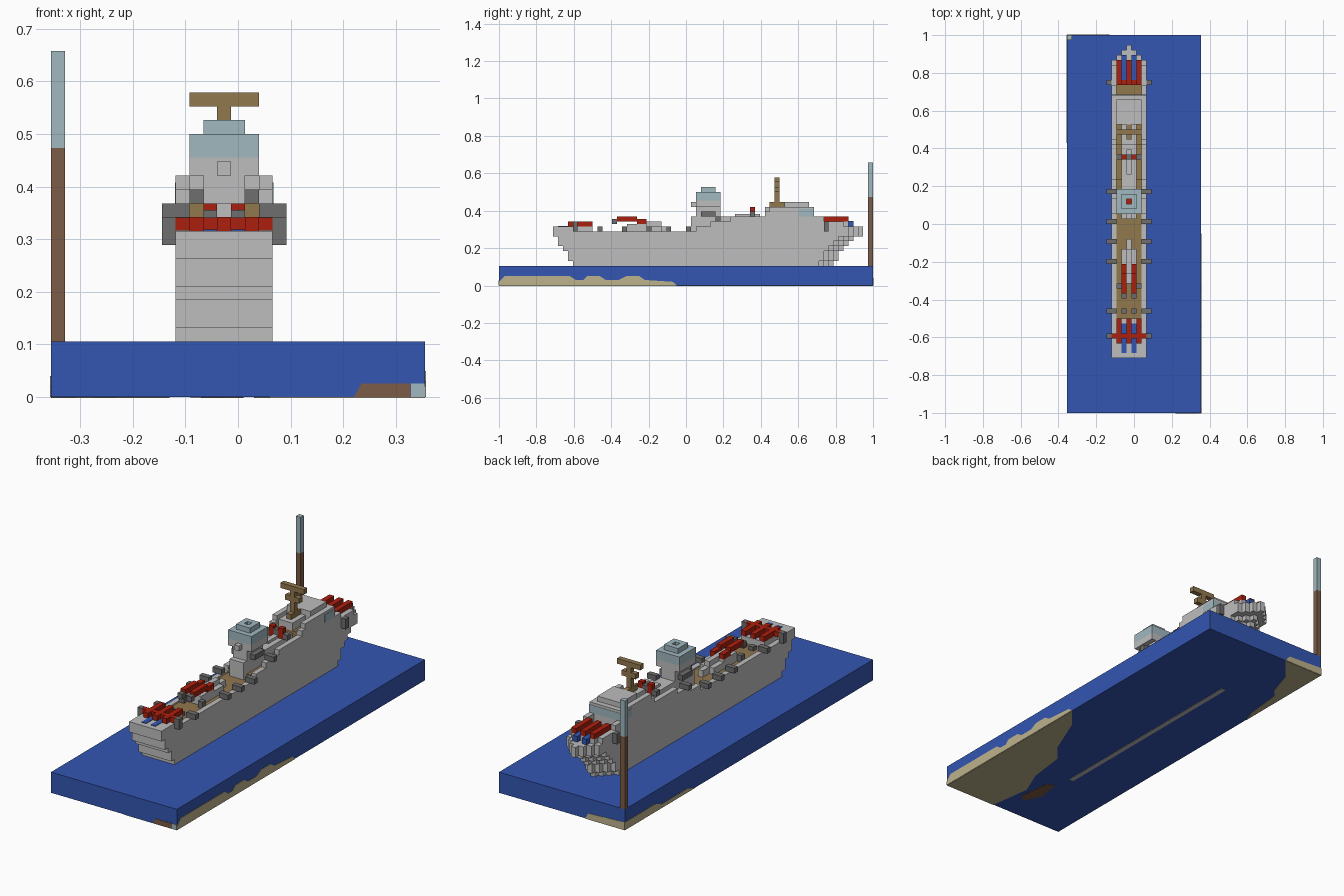
import bpy, bmesh

cube = bpy.data.objects.get("Cube")
if cube:
    bpy.data.objects.remove(cube, do_unlink=True)

U = 2 / 76      # one block
MID = 12.5      # ship centreline, in blocks


def material(name, rgb):
    lin = [((c / 255 + 0.055) / 1.055) ** 2.4 for c in rgb]
    m = bpy.data.materials.new(name)
    m.use_nodes = True
    m.diffuse_color = (*lin, 1)
    m.node_tree.nodes["Principled BSDF"].inputs["Base Color"].default_value = (*lin, 1)
    return m


BLUE = material("sea blue", (52, 86, 178))
GREY = material("hull grey", (190, 190, 190))
DARK = material("gun grey", (110, 110, 110))
RED = material("turret red", (172, 32, 14))
BROWN = material("deck brown", (146, 120, 78))
PALE = material("pale blue", (160, 184, 192))
WOOD = material("post brown", (124, 92, 70))
TAN = material("sand", (190, 178, 140))


def world(i, j, k):
    return ((i - 13.5) * U, (j - 38) * U, k * U)


def finish(name, mat, bm):
    bmesh.ops.recalc_face_normals(bm, faces=bm.faces)
    mesh = bpy.data.meshes.new(name)
    bm.to_mesh(mesh)
    bm.free()
    mesh.materials.append(mat)
    obj = bpy.data.objects.new(name, mesh)
    bpy.context.collection.objects.link(obj)
    return obj


def blocks(name, mat, boxes):
    """Boxes given as (x0, x1, y0, y1, z0, z1) in blocks."""
    bm = bmesh.new()
    for x0, x1, y0, y1, z0, z1 in boxes:
        vs = bmesh.ops.create_cube(bm, size=1)["verts"]
        for v in vs:
            v.co = world(x1 if v.co.x > 0 else x0,
                         y1 if v.co.y > 0 else y0,
                         z1 if v.co.z > 0 else z0)
    return finish(name, mat, bm)


def mid(width, *rest):
    """Box of a given width on the centreline."""
    return (MID - width / 2, MID + width / 2, *rest)


def pair(inner, outer, *rest):
    """Two mirrored boxes at a distance from the centreline."""
    return [(MID + inner, MID + outer, *rest), (MID - outer, MID - inner, *rest)]


def plate(name, mat, points, axis):
    """Thin painted patch on the bottom (z), a long side (x) or a short side (y)."""
    bm = bmesh.new()
    t = 0.002
    place = {"z": lambda a, b: (a, b, 0.0),
             "+x": lambda a, b: (13.5 * U, a, b),
             "-x": lambda a, b: (-13.5 * U, a, b),
             "+y": lambda a, b: (a, 1, b),
             "-y": lambda a, b: (a, -1, b)}[axis]
    off = {"z": (0, 0, -t), "+x": (t, 0, 0), "-x": (-t, 0, 0),
           "+y": (0, t, 0), "-y": (0, -t, 0)}[axis]
    face = bm.faces.new([bm.verts.new(place(*p)) for p in points])
    ext = bmesh.ops.extrude_face_region(bm, geom=[face])
    bmesh.ops.translate(bm, vec=off, verts=[g for g in ext["geom"]
                                            if isinstance(g, bmesh.types.BMVert)])
    return finish(name, mat, bm)


# Sea slab with sand and painted patches
blocks("sea", BLUE, [(0, 27, 0, 76, 0, 4)])
plate("sand_left_side", TAN, [(-1, 0), (-.05, 0), (-.07, .02), (-.22, .03), (-.25, .05),
      (-.32, .05), (-.36, .03), (-.43, .03), (-.46, .05), (-.53, .05), (-.55, .03),
      (-.59, .03), (-.62, .05), (-.97, .05), (-1, .02)], "+x")
plate("sand_bottom_front", TAN, [(.355, -1), (.355, -.05), (.27, -.15), (.18, -.37),
      (.11, -.45), (.085, -.65), (.03, -.78), (.06, -1)], "z")
plate("sand_bottom_back", TAN, [(-.355, 1), (-.13, 1), (-.23, .88), (-.275, .74),
      (-.31, .7), (-.33, .5), (-.355, .43)], "z")
plate("sand_back_side", TAN, [(-.355, 0), (-.13, 0), (-.15, .03), (-.355, .04)], "+y")
plate("sand_right_side", TAN, [(1, 0), (.43, 0), (.5, .02), (.7, .02), (.76, .04),
      (1, .04)], "-x")
plate("mud_front", WOOD, [(.22, 0), (.328, 0), (.328, .026), (.235, .026)], "-y")
plate("pale_front", PALE, [(.329, 0), (.355, 0), (.355, .026), (.329, .026)], "-y")
plate("mud_bottom", WOOD, [(.01, -.85), (-.01, -.68), (-.05, -.66), (-.07, -.78),
      (-.03, -.87)], "z")
plate("keel_line", GREY, [(-.09, -.57), (-.066, -.57), (-.066, .59), (-.09, .59)], "z")

# Flag post
blocks("post", WOOD, [(0, 1, 75, 76, 4, 18)])
blocks("post_top", PALE, [(0, 1, 75, 76, 18, 25)])

# Hull layers: stepped stern, bow narrowing to a point
sterns = (15, 14, 14, 13, 12, 12, 11)
bows = (68, 69, 69, 70, 71, 72, 73)
hull = []
for n, (stern, bow) in enumerate(zip(sterns, bows)):
    for step, width in enumerate((1, 3, 5, 7)):
        hull.append(mid(width, stern, bow - step, 4 + n, 5 + n if n < 6 else 10.5))
for step, width in enumerate((1, 3, 5, 7)):
    hull.append(mid(width, 64, 74 - step, 10, 12))
hull += [mid(7, 11, 15, 10, 12), mid(7, 15, 19, 10, 11)]
blocks("hull", GREY, hull)

# Bulwarks rising in steps toward the bridge
walls = []
for y0, y1, top in ((15, 40, 11), (40, 43, 12), (43, 47, 13), (47, 54, 14),
                    (54, 55, 15), (55, 58, 16), (64, 66, 14), (66, 70, 13)):
    walls += pair(2.5, 3.5, y0, y1, 10, top)
blocks("bulwarks", GREY, walls)

# Planked decks
blocks("deck", BROWN, [mid(5, 19, 40, 10, 10.7), mid(5, 40, 47, 10, 11.5),
                       mid(5, 47, 54, 10, 12.5), mid(5, 54, 58, 10, 14.5),
                       mid(5, 64, 66, 12, 12.3)])

# Midship superstructure and radar tower
blocks("superstructure", GREY, [
    mid(3, 39, 47, 10, 14), mid(3, 47, 54, 10, 14), mid(1, 48, 53, 14, 14.5),
    mid(3, 40, 45, 14, 16), mid(1, 39, 40, 16, 17), mid(5, 40, 45, 16, 17.3),
    mid(3, 30, 33, 10, 12), mid(1, 33, 35, 10, 12)])
blocks("tower_cabin", PALE, [mid(5, 40, 45, 17.3, 19)])
blocks("tower_cap", PALE, [mid(3, 41, 42, 19, 20), mid(3, 43, 44, 19, 20)]
       + pair(.5, 1.5, 42, 43, 19, 20))
blocks("tower_beacon", RED, [mid(1, 42, 43, 19, 19.2)])
blocks("tower_guns", DARK, pair(1.5, 2.5, 41, 44, 14, 15))
blocks("signal_lamps", RED, pair(.5, 1.5, 51, 52, 14, 16))
blocks("signal_lamp_mount", DARK, [mid(1, 51, 52, 14, 15.5)]
       + pair(1.5, 2.5, 51, 52, 14, 15))

# Bridge with forward windows
blocks("bridge", GREY, [mid(7, 58, 64, 10, 16), mid(5, 58, 63, 16, 17),
                        mid(3, 54, 58, 14, 16)])
blocks("bridge_windows", PALE, [mid(7.1, 61, 64.05, 14, 15.5)])

# Mast
blocks("mast", BROWN, [mid(1, 56, 57, 16, 21), mid(5, 56, 57, 21, 22),
                       mid(3, 56, 57, 19, 20), mid(1, 55, 58, 16, 17)])

# Stern and bow turrets: three red bars, cross beam, blue slots
def turret(name, y0, y1, beam, z, slot0, slot1):
    bars = [mid(1, y0, y1, z, z + 1)] + pair(1.5, 2.5, y0, y1, z, z + 1)
    blocks(name + "_bars", RED, bars)
    blocks(name + "_beam", RED, [mid(7, beam, beam + 1, 12.02, 12.98)])
    blocks(name + "_beam_ends", DARK, pair(3.5, 4.5, beam, beam + 1, 11, 13))
    blocks(name + "_slots", BLUE, pair(.5, 1.5, slot0, slot1, z - 1, z + .1))


turret("stern_turret", 14, 19, 15, 12, 12, 18)
blocks("stern_turret_base", GREY, [mid(5, 15, 19, 11, 11.98)])
turret("bow_turret", 66, 71, 66, 13, 67, 72)
blocks("bow_turret_base", GREY, [mid(5, 67, 71, 12, 12.98)])

# Raised second turret
blocks("second_turret", RED, pair(.5, 1.5, 24, 28, 13, 14)
       + pair(.5, 1.5, 28, 30, 12.5, 13.5))
blocks("second_turret_muzzles", DARK, pair(.5, 1.5, 23, 24, 12.5, 13.5))
blocks("second_turret_base", GREY, [mid(3, 26, 30, 10, 12.5), mid(1, 28, 33, 12, 13)])

# Side guns along the rails
guns = []
for y, z in ((20, 11), (30, 11), (34, 11), (38, 11), (44, 13)):
    guns += pair(2.5, 4.5, y, y + 1, z, z + 1)
blocks("side_guns", DARK, guns)
blocks("deck_lockers", DARK, pair(.5, 1.5, 20, 21, 10, 11.5)
       + pair(1.5, 2.5, 25, 26, 10, 12))
